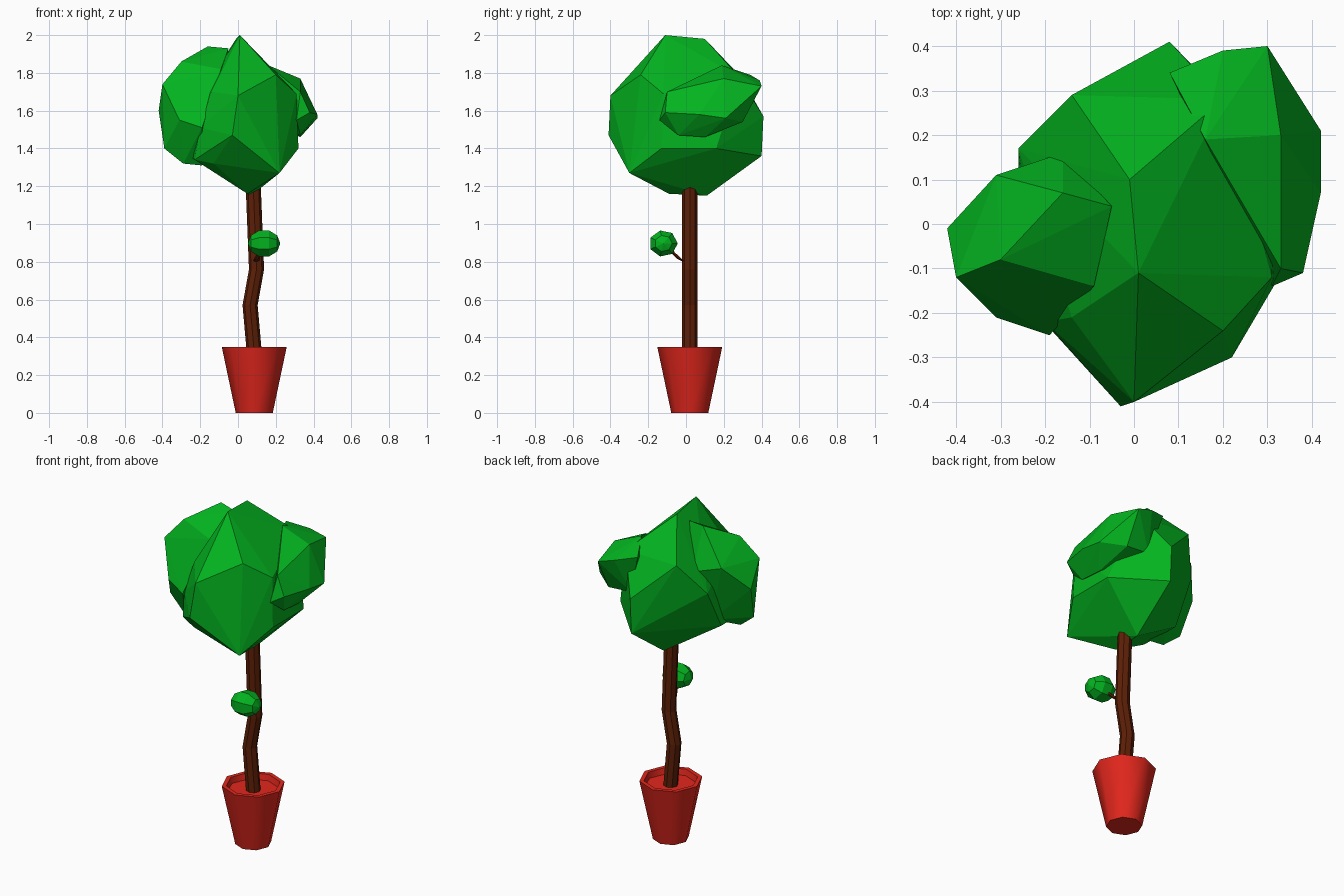
import bpy, bmesh, math
from mathutils import Vector, Matrix

if "Cube" in bpy.data.objects:
    bpy.data.objects.remove(bpy.data.objects["Cube"], do_unlink=True)


def make_material(name, rgb):
    material = bpy.data.materials.new(name)
    material.use_nodes = True
    colour = (*rgb, 1)
    material.diffuse_color = colour
    shader = next(n for n in material.node_tree.nodes if n.type == 'BSDF_PRINCIPLED')
    shader.inputs["Base Color"].default_value = colour
    return material


leaf_green = make_material("leaf green", (0.001, 0.45, 0.014))
bark_brown = make_material("bark brown", (0.11, 0.014, 0.002))
pot_red = make_material("pot red", (0.76, 0.02, 0.012))


def finish(bm, name, material, smooth_angle=None):
    """Turn a bmesh into a named object with one colour."""
    bmesh.ops.recalc_face_normals(bm, faces=bm.faces[:])
    mesh = bpy.data.meshes.new(name)
    bm.to_mesh(mesh)
    bm.free()
    mesh.materials.append(material)
    obj = bpy.data.objects.new(name, mesh)
    bpy.context.collection.objects.link(obj)
    if smooth_angle:
        bpy.ops.object.select_all(action='DESELECT')
        obj.select_set(True)
        bpy.context.view_layer.objects.active = obj
        bpy.ops.object.shade_smooth_by_angle(angle=math.radians(smooth_angle))
    return obj


def loft(rings, sides):
    """Join (centre, radius) rings, all level, into a capped tube."""
    bm = bmesh.new()
    loops = []
    for centre, radius in rings:
        loop = []
        for i in range(sides):
            angle = math.tau * i / sides
            offset = Vector((math.cos(angle), math.sin(angle), 0)) * radius
            loop.append(bm.verts.new(Vector(centre) + offset))
        loops.append(loop)
    for low, high in zip(loops, loops[1:]):
        for i in range(sides):
            j = (i + 1) % sides
            bm.faces.new((low[i], low[j], high[j], high[i]))
    bm.faces.new(loops[0][::-1])
    bm.faces.new(loops[-1])
    return bm


def faceted_clump(name, points):
    """Wrap corner points in a flat-faced leafy mass."""
    bm = bmesh.new()
    for point in points:
        bm.verts.new(point)
    result = bmesh.ops.convex_hull(bm, input=bm.verts[:])
    spare = [g for g in result["geom_interior"] if isinstance(g, bmesh.types.BMVert)]
    bmesh.ops.delete(bm, geom=spare, context='VERTS')
    return finish(bm, name, leaf_green)


# Pot: tapered wall, rim, inner wall and recessed floor
pot_x, pot_y = 0.086, 0.02
pot_profile = [(0.098, 0), (0.172, 0.35), (0.147, 0.35), (0.14, 0.315)]
pot = loft([((pot_x, pot_y, z), r) for r, z in pot_profile], 8)
finish(pot, "pot", pot_red, 50)

# Trunk: kinked eight-sided stem
trunk_path = [(0.087, 0.31), (0.064, 0.57), (0.098, 0.76), (0.08, 1.22)]
trunk = loft([((x, pot_y, z), 0.04) for x, z in trunk_path], 8)
finish(trunk, "trunk", bark_brown)

# Side branch curling up into the small leaf ball
branch = loft([((0.095, 0, 0.80), 0.016), ((0.1, -0.035, 0.815), 0.014),
               ((0.115, -0.07, 0.85), 0.012), ((0.13, -0.1, 0.89), 0.01)], 6)
finish(branch, "side_branch", bark_brown)

ball = bmesh.new()
bmesh.ops.create_uvsphere(ball, u_segments=7, v_segments=5, radius=1)
placement = (Matrix.Translation((0.138, -0.12, 0.897))
             @ Matrix.Diagonal((0.086, 0.08, 0.074, 1))
             @ Matrix.Rotation(math.pi / 2, 4, 'Y'))
bmesh.ops.transform(ball, matrix=placement, verts=ball.verts[:])
finish(ball, "side_leaf_ball", leaf_green)

# Crown: one large mass with a smaller mass on either side
faceted_clump("crown_centre", [
    (0.01, -0.11, 2), (-0.01, 0.1, 1.98),
    (0.2, -0.24, 1.79), (0, -0.4, 1.68), (-0.03, -0.41, 1.47),
    (0.22, -0.3, 1.27), (0.32, -0.13, 1.4), (0.31, -0.12, 1.69),
    (0.32, 0.16, 1.4), (0.2, 0.28, 1.78), (0.08, 0.41, 1.57),
    (0.08, 0.4, 1.36), (-0.14, 0.29, 1.78), (-0.26, 0.17, 1.6),
    (-0.26, 0.04, 1.36), (-0.14, -0.21, 1.7), (-0.2, -0.22, 1.51),
    (-0.23, -0.19, 1.34), (-0.13, -0.23, 1.32),
    (0.05, -0.09, 1.16), (0.07, 0.11, 1.15)])

faceted_clump("crown_right", [
    (-0.16, 0.07, 1.94), (-0.05, 0.04, 1.93), (-0.3, -0.08, 1.86),
    (-0.31, 0.11, 1.74), (-0.4, -0.12, 1.74), (-0.42, -0.01, 1.6),
    (-0.16, 0.16, 1.7), (-0.09, -0.14, 1.82), (-0.31, -0.21, 1.55),
    (-0.19, -0.25, 1.51), (-0.39, -0.08, 1.4), (-0.29, -0.1, 1.32),
    (-0.19, -0.1, 1.31), (-0.2, 0.04, 1.38)])

faceted_clump("crown_left", [
    (0.16, 0.19, 1.84), (0.33, 0.2, 1.77), (0.3, 0.4, 1.73),
    (0.2, 0.39, 1.76), (0.08, 0.34, 1.79), (0.42, 0.21, 1.56),
    (0.42, 0.07, 1.58), (0.38, -0.11, 1.59), (0.33, -0.1, 1.7),
    (0.31, -0.14, 1.55), (0.3, 0.3, 1.54), (0.33, -0.04, 1.47),
    (0.33, 0.1, 1.46), (0.15, 0.3, 1.55)])
